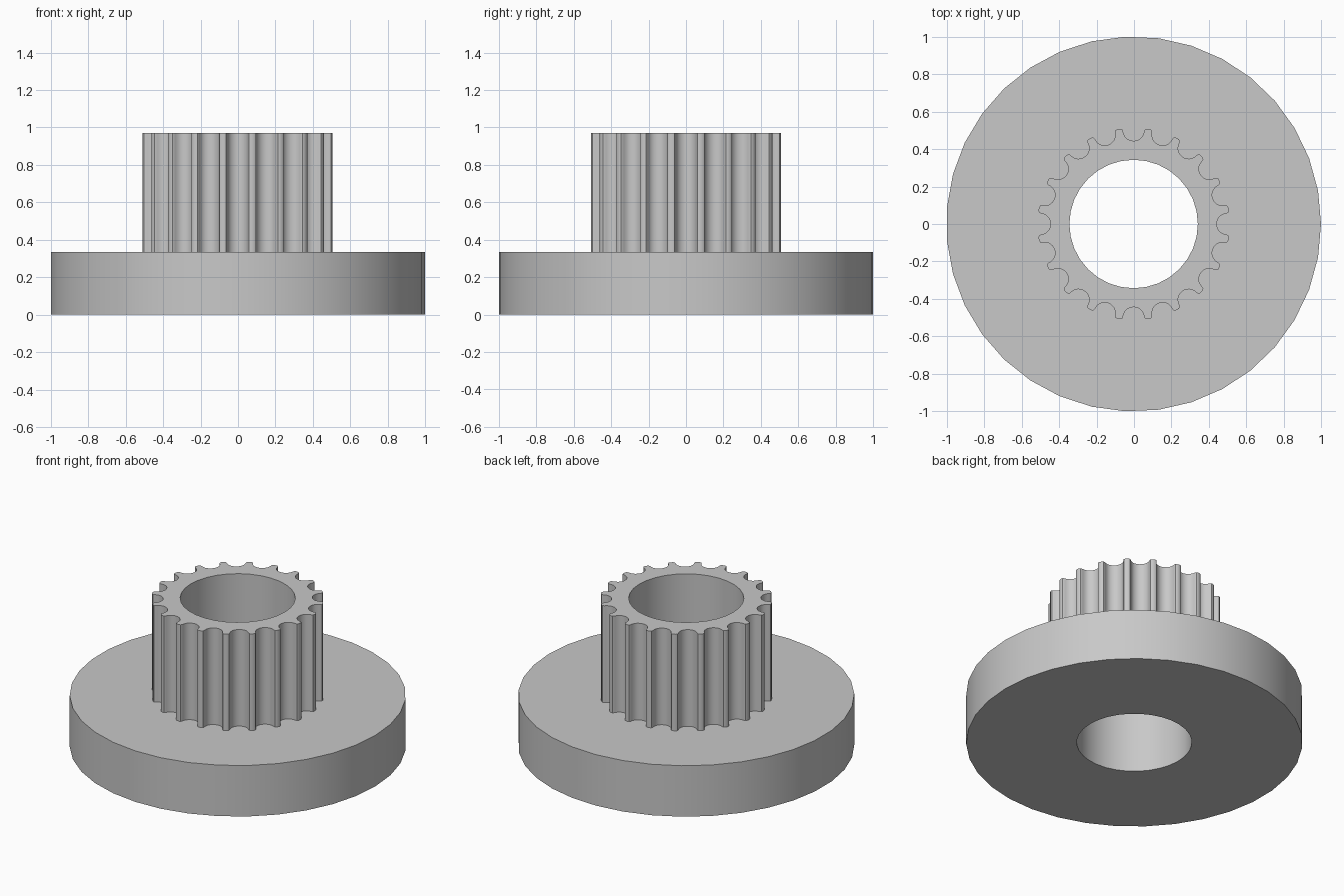
import bpy
import bmesh
from math import cos, sin, sqrt, tau, radians

cube = bpy.data.objects.get("Cube")
if cube:
    bpy.data.objects.remove(cube)

# Main sizes
FLANGE_R, HUB_R, BORE_R = 1.001, 0.513, 0.343
FLANGE_TOP, HUB_TOP = 0.335, 0.97
TEETH = 20
OFFSET_X = -0.002

# Half of one belt groove: (half width, depth), mouth to bottom
GROOVE = [(0.071, 0), (0.0615, 0.003), (0.057, 0.011), (0.055, 0.02),
          (0.052, 0.029), (0.048, 0.037), (0.043, 0.045), (0.034, 0.053),
          (0.0235, 0.059), (0.012, 0.063), (0, 0.064)]


def circle(radius, sides):
    return [(radius * cos(tau * i / sides), radius * sin(tau * i / sides))
            for i in range(sides)]


def toothed_outline():
    """Rounded grooves repeated around the hub, with a tip point between them."""
    mouth = sqrt(HUB_R ** 2 - GROOVE[0][0] ** 2)
    half = [(mouth - d, w) for w, d in GROOVE]
    groove = [(x, -y) for x, y in half] + half[-2::-1]
    mid = tau / TEETH / 2
    groove.append((HUB_R * cos(mid), HUB_R * sin(mid)))
    points = []
    for i in range(TEETH):
        c, s = cos(tau * i / TEETH), sin(tau * i / TEETH)
        points += [(x * c - y * s, x * s + y * c) for x, y in groove]
    return points


bm = bmesh.new()


def ring(outline, z):
    verts = [bm.verts.new((x + OFFSET_X, y, z)) for x, y in outline]
    return verts, [bm.edges.new((v, verts[i - 1])) for i, v in enumerate(verts)]


def wall(low, high):
    for i in range(len(low[0])):
        bm.faces.new((low[0][i - 1], low[0][i], high[0][i], high[0][i - 1]))


def cap(outer, inner):
    bmesh.ops.triangle_fill(bm, edges=outer[1] + inner[1],
                            use_beauty=True, normal=(0, 0, 1))


disc, teeth, bore = circle(FLANGE_R, 35), toothed_outline(), circle(BORE_R, 32)
disc_low, disc_high = ring(disc, 0), ring(disc, FLANGE_TOP)
teeth_low, teeth_high = ring(teeth, FLANGE_TOP), ring(teeth, HUB_TOP)
bore_low, bore_high = ring(bore, 0), ring(bore, HUB_TOP)

# Flange, toothed hub and through bore
wall(disc_low, disc_high)
wall(teeth_low, teeth_high)
wall(bore_low, bore_high)
cap(disc_low, bore_low)
cap(disc_high, teeth_low)
cap(teeth_high, bore_high)
bmesh.ops.recalc_face_normals(bm, faces=bm.faces[:])

mesh = bpy.data.meshes.new("toothed_pulley")
bm.to_mesh(mesh)
bm.free()
pulley = bpy.data.objects.new("toothed_pulley", mesh)
bpy.context.collection.objects.link(pulley)

# Plain grey
grey = bpy.data.materials.new("light_grey")
grey.use_nodes = True
color = (0.58, 0.58, 0.58, 1)
grey.diffuse_color = color
grey.node_tree.nodes["Principled BSDF"].inputs["Base Color"].default_value = color
mesh.materials.append(grey)

bpy.ops.object.select_all(action="DESELECT")
pulley.select_set(True)
bpy.context.view_layer.objects.active = pulley
bpy.ops.object.shade_smooth_by_angle(angle=radians(30))
